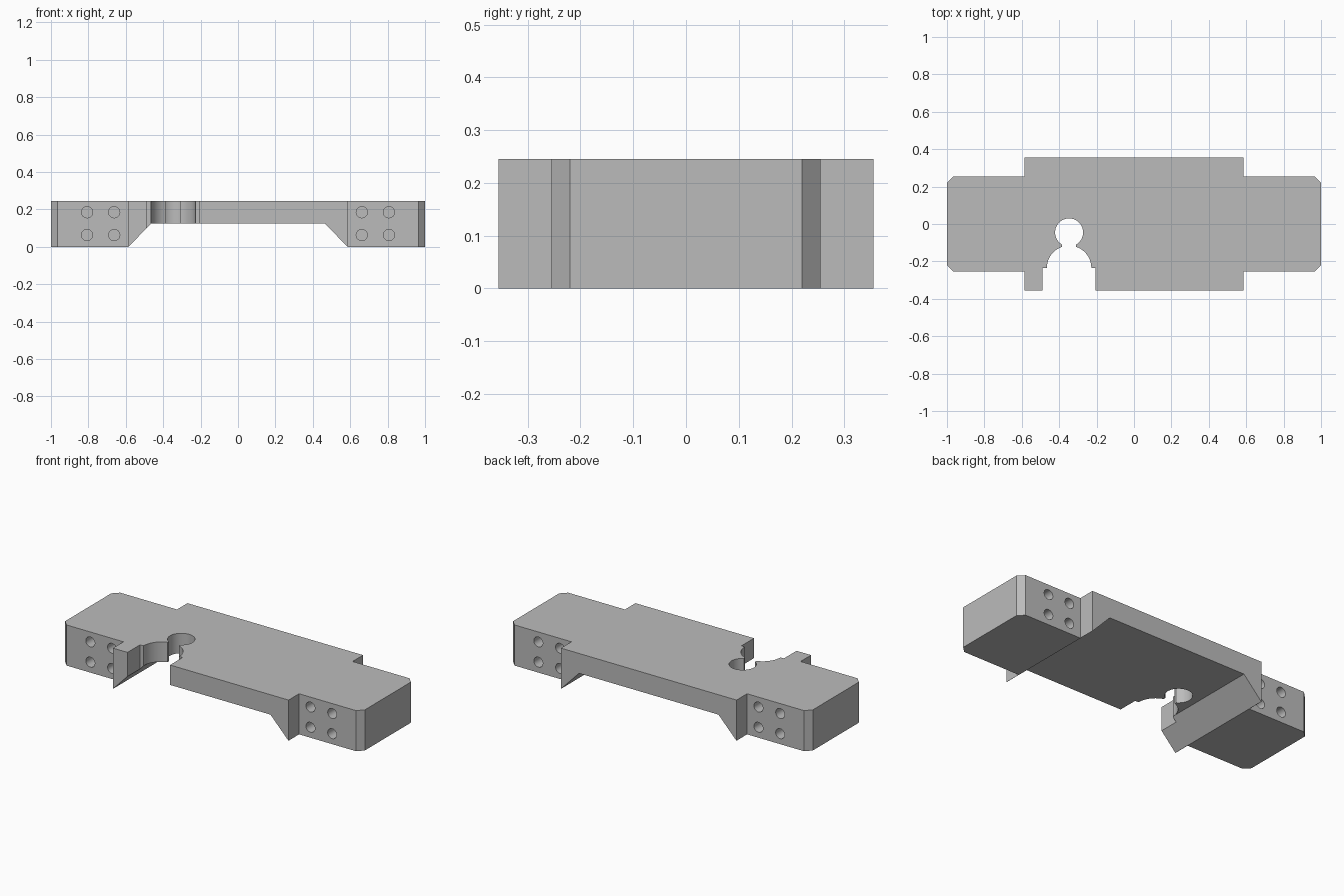
import bpy, bmesh
from math import sin, cos, asin, acos, pi
from mathutils import Matrix, Vector

default = bpy.data.objects.get("Cube")
if default:
    bpy.data.objects.remove(default, do_unlink=True)

HEIGHT = 0.245
END_Y, MID_Y, MID_X = 0.255, 0.355, 0.586

grey = bpy.data.materials.new("plain_grey")
grey.use_nodes = True
grey.diffuse_color = (0.5, 0.5, 0.5, 1)
grey.node_tree.nodes["Principled BSDF"].inputs["Base Color"].default_value = (0.5, 0.5, 0.5, 1)


def prism(bm, points, offset):
    """Extrude a closed outline along an offset vector."""
    face = bm.faces.new([bm.verts.new(p) for p in points])
    out = bmesh.ops.extrude_face_region(bm, geom=[face])
    moved = [v for v in out["geom"] if isinstance(v, bmesh.types.BMVert)]
    bmesh.ops.translate(bm, verts=moved, vec=offset)


def make_object(name, bm):
    bmesh.ops.recalc_face_normals(bm, faces=bm.faces)
    mesh = bpy.data.meshes.new(name)
    bm.to_mesh(mesh)
    bm.free()
    mesh.materials.append(grey)
    obj = bpy.data.objects.new(name, mesh)
    bpy.context.collection.objects.link(obj)
    return obj


def arc(cy, r, start, end, n):
    steps = [start + (end - start) * i / n for i in range(n + 1)]
    return [(r * cos(a), cy + r * sin(a)) for a in steps]


# Keyhole notch outline, around its own centre line, left to right
NOTCH_X, NECK, SLOT = -0.347, 0.038, 0.142
ARCH_Y, ARCH_R, HOLE_Y, HOLE_R = -0.235, 0.119, -0.045, 0.075
neck_angle = acos(NECK / ARCH_R)
hole_gap = asin(NECK / HOLE_R)
notch = [(-SLOT, -MID_Y), (-SLOT, ARCH_Y)]
notch += arc(ARCH_Y, ARCH_R, pi, pi - neck_angle, 10)
notch += arc(HOLE_Y, HOLE_R, 1.5 * pi - hole_gap, -0.5 * pi + hole_gap, 40)
notch += arc(ARCH_Y, ARCH_R, neck_angle, 0, 10)
notch += [(SLOT, ARCH_Y), (SLOT, -MID_Y)]

# Plan outline: wide middle, narrower ends with chamfered corners
quarter = [(MID_X, MID_Y), (MID_X, END_Y), (0.965, END_Y), (1, 0.22)]
right_half = [(x, -y) for x, y in quarter] + quarter[::-1]
left_half = [(-x, -y) for x, y in right_half]
plan = [(x + NOTCH_X, y) for x, y in notch] + right_half + left_half
bm = bmesh.new()
prism(bm, [(x, y, 0) for x, y in plan], Vector((0, 0, HEIGHT)))
body = make_object("bridge_block", bm)

# Cutter: sloped recess under the middle, plus blind holes in the ends
bm = bmesh.new()
recess = [(-0.604, -0.02), (-0.465, 0.125), (0.465, 0.125), (0.604, -0.02)]
prism(bm, [(x, -0.5, z) for x, z in recess], Vector((0, 1, 0)))
for side in (-1, 1):
    for face in (-1, 1):
        for x in (0.662, 0.807):
            for z in (0.063, 0.185):
                place = Matrix.Translation((side * x, face * 0.23, z))
                bmesh.ops.create_cone(
                    bm, cap_ends=True, segments=32, radius1=0.03, radius2=0.03,
                    depth=0.15, matrix=place @ Matrix.Rotation(pi / 2, 4, "X"))
cutter = make_object("recess_and_hole_cutter", bm)
cutter.hide_render = True

cut = body.modifiers.new("cut", "BOOLEAN")
cut.operation = "DIFFERENCE"
cut.solver = "EXACT"
cut.object = cutter
bpy.ops.object.select_all(action="DESELECT")
bpy.context.view_layer.objects.active = body
body.select_set(True)
bpy.ops.object.modifier_apply(modifier=cut.name)
bpy.data.objects.remove(cutter, do_unlink=True)
bpy.ops.object.shade_smooth_by_angle()
